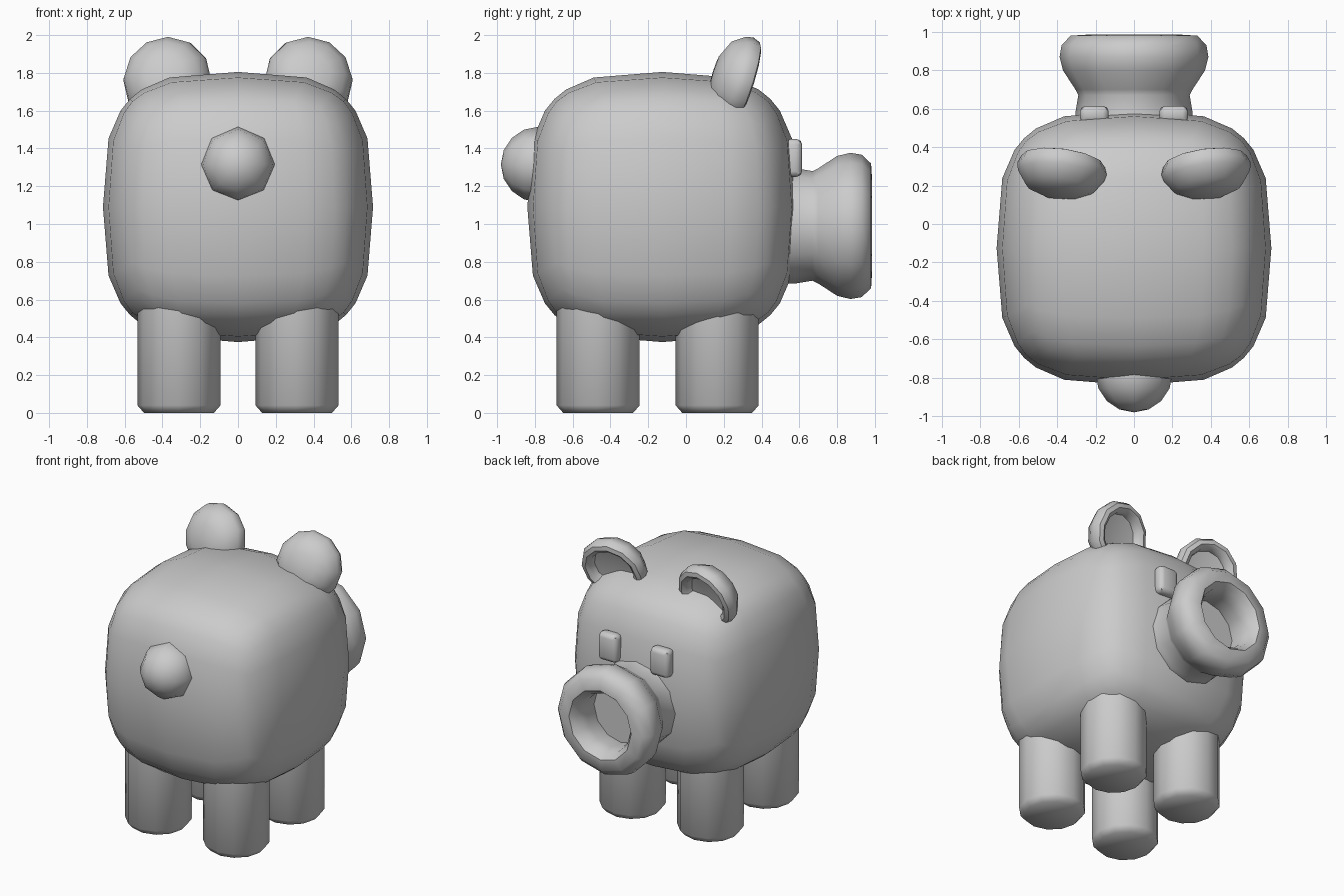
import bpy, bmesh, math
from mathutils import Vector, Matrix

if "Cube" in bpy.data.objects:
    bpy.data.objects.remove(bpy.data.objects["Cube"])


def finish(name, bm, angle=45):
    bmesh.ops.recalc_face_normals(bm, faces=bm.faces)
    me = bpy.data.meshes.new(name)
    bm.to_mesh(me)
    bm.free()
    for p in me.polygons:
        p.use_smooth = True
    me.set_sharp_from_angle(angle=math.radians(angle))
    ob = bpy.data.objects.new(name, me)
    bpy.context.collection.objects.link(ob)
    return ob


def lathe(name, profile, centre, axis, sides=12, angle=45):
    """Revolve (radius, distance) points around an axis through centre."""
    bm = bmesh.new()
    rings = []
    for r, t in profile:
        if r == 0:
            rings.append([bm.verts.new((0, 0, t))] * sides)
        else:
            rings.append([bm.verts.new((r * math.cos(math.tau * i / sides),
                                        r * math.sin(math.tau * i / sides), t))
                          for i in range(sides)])
    for a, b in zip(rings, rings[1:]):
        for i in range(sides):
            j = (i + 1) % sides
            bm.faces.new(list(dict.fromkeys((a[i], a[j], b[j], b[i]))))
    rot = Vector(axis).to_track_quat('Z', 'Y').to_matrix().to_4x4()
    bm.transform(Matrix.Translation(centre) @ rot)
    return finish(name, bm, angle)


# Body: gridded cube puffed out to a rounded block
bm = bmesh.new()
bmesh.ops.create_cube(bm, size=2)
bmesh.ops.subdivide_edges(bm, edges=bm.edges[:], cuts=5, use_grid_fill=True)
steps = (0, 0.53, 0.82, 1)
for v in bm.verts:
    p = Vector([math.copysign(steps[round(abs(c) * 3)], c) for c in v.co])
    norm = sum(abs(c) ** 3.1 for c in p) ** (1 / 3.1)
    v.co = p * (0.715 / norm) + Vector((0, -0.125, 1.09))
finish("body", bm, 60)

# Snout: flared tube with rounded lip and recessed opening
lathe("snout", [(0, 0.45), (0.305, 0.45), (0.305, 0.58), (0.29, 0.67), (0.305, 0.7),
                (0.37, 0.8), (0.387, 0.87), (0.377, 0.93), (0.33, 0.98), (0.25, 0.985),
                (0.215, 0.94), (0.2, 0.86), (0.22, 0.74), (0, 0.74)],
      (0, 0, 0.99), (0, 1, 0))

# Tail: small faceted ball
lathe("tail", [(0.2 * math.sin(math.pi * i / 8) if 0 < i < 8 else 0,
                -0.2 * math.cos(math.pi * i / 8)) for i in range(9)],
      (0, -0.78, 1.315), (0, -1, 0), sides=8, angle=60)

for side, s in (("left", -1), ("right", 1)):
    # Ears: shallow cups tipped forward
    lathe(side + "_ear", [(0, -0.11), (0.1, -0.1), (0.18, -0.065), (0.226, 0), (0.235, 0.04),
                          (0.22, 0.08), (0.19, 0.09), (0.16, 0.07), (0.15, 0.03), (0, 0.01)],
          (s * 0.38, 0.25, 1.775), (-s * 0.13, 0.95, -0.3))

    # Eyes: small rounded blocks
    bm = bmesh.new()
    bmesh.ops.create_cube(bm, size=1)
    bm.transform(Matrix.Translation((s * 0.207, 0.57, 1.35)) @ Matrix.Diagonal((0.15, 0.09, 0.2, 1)))
    bmesh.ops.bevel(bm, geom=bm.edges[:], offset=0.03, segments=2, profile=0.5, affect='EDGES')
    finish(side + "_eye", bm)

    # Legs: cylinders with a bevelled foot
    for end, y in (("front", -0.465), ("back", 0.165)):
        lathe(f"{end}_{side}_leg", [(0, 0), (0.185, 0), (0.22, 0.04), (0.22, 0.7), (0, 0.7)],
              (s * 0.3125, y, 0), (0, 0, 1), angle=50)
